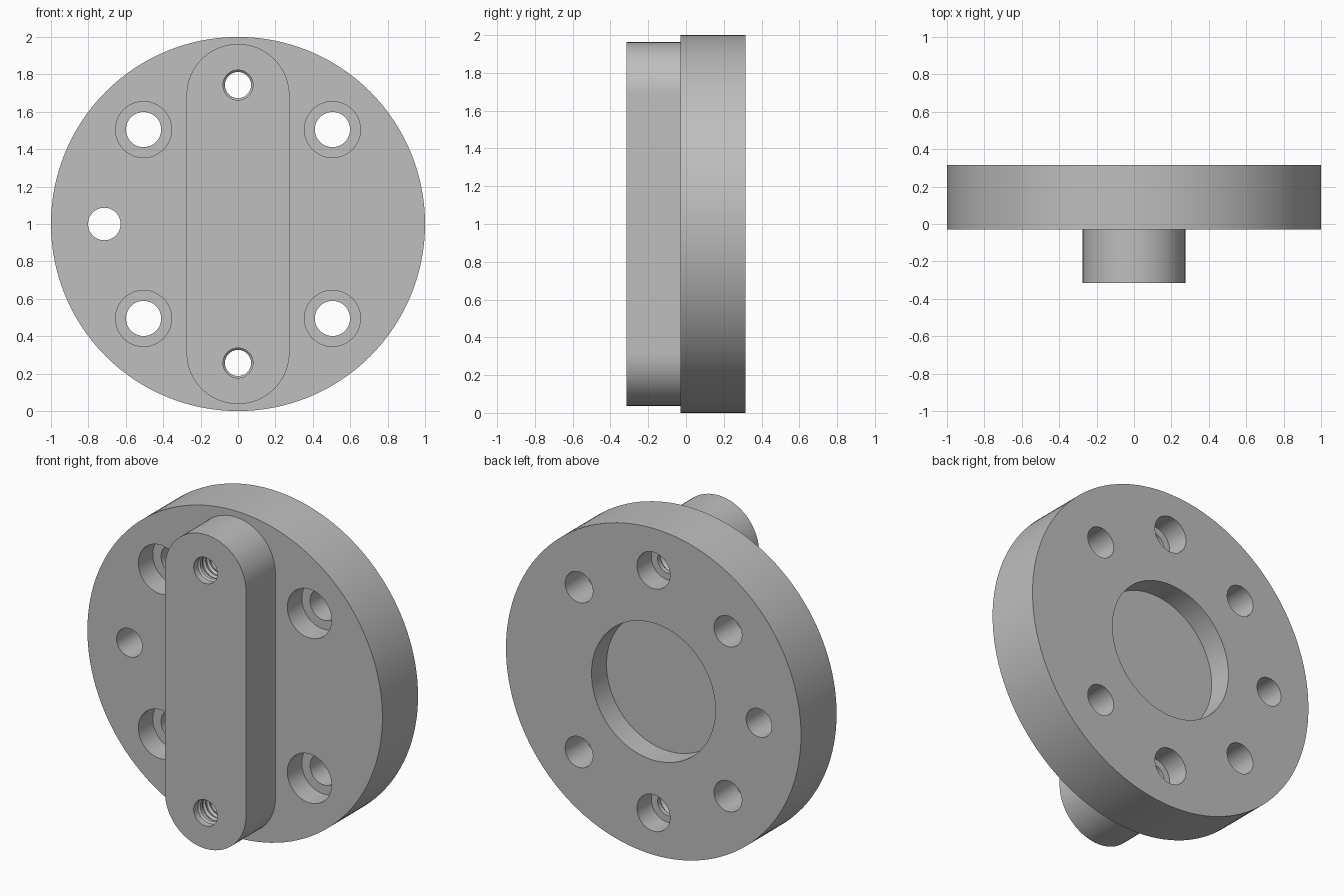
import bpy
import bmesh
from math import cos, sin, pi, radians

cube = bpy.data.objects.get("Cube")
if cube:
    bpy.data.objects.remove(cube, do_unlink=True)

MID = 1.0                                   # height of the disc axis
FRONT, JOINT, BACK = -0.315, -0.03, 0.315   # depth planes
OVER = 0.05                                 # cutter overshoot

steel = bpy.data.materials.new("satin grey")
steel.use_nodes = True
grey = (0.52, 0.52, 0.52, 1)
steel.diffuse_color = grey
steel.node_tree.nodes["Principled BSDF"].inputs["Base Color"].default_value = grey


def add_object(name, bm):
    bmesh.ops.recalc_face_normals(bm, faces=bm.faces)
    mesh = bpy.data.meshes.new(name)
    bm.to_mesh(mesh)
    bm.free()
    mesh.materials.append(steel)
    ob = bpy.data.objects.new(name, mesh)
    bpy.context.collection.objects.link(ob)
    return ob


def turn(bm, x, z, profile, sides=48):
    """Closed solid turned about a front-to-back axis from (radius, y) pairs."""
    rings = [[bm.verts.new((x + r * cos(2 * pi * i / sides), y,
                            z + r * sin(2 * pi * i / sides)))
              for i in range(sides)] for r, y in profile]
    for a, b in zip(rings, rings[1:]):
        for i in range(sides):
            j = (i + 1) % sides
            bm.faces.new((a[i], a[j], b[j], b[i]))
    bm.faces.new(rings[0])
    bm.faces.new(rings[-1])


def cut(ob, cutter):
    mod = ob.modifiers.new("holes", 'BOOLEAN')
    mod.operation = 'DIFFERENCE'
    mod.solver = 'EXACT'
    mod.object = cutter
    bpy.context.view_layer.objects.active = ob
    bpy.ops.object.modifier_apply(modifier=mod.name)


# Round flange
bm = bmesh.new()
turn(bm, 0, MID, [(1.0, JOINT), (1.0, BACK)], 128)
flange = add_object("flange_disc", bm)

# Raised bar with rounded ends
bm = bmesh.new()
half_w, reach, steps = 0.275, 0.6875, 40
outline = []
for side in (1, -1):
    for i in range(steps + 1):
        a = pi * i / steps
        outline.append((side * half_w * cos(a),
                        MID + side * (reach + half_w * sin(a))))
face = bm.faces.new([bm.verts.new((x, FRONT, z)) for x, z in outline])
grown = bmesh.ops.extrude_face_region(bm, geom=[face])
bmesh.ops.translate(bm, vec=(0, JOINT - FRONT, 0),
                    verts=[v for v in grown["geom"] if isinstance(v, bmesh.types.BMVert)])
bar = add_object("front_bar", bm)

# Holes in the flange only: counterbored bolts, dowel and back recess
bm = bmesh.new()
floor = JOINT + 0.14
for sx in (1, -1):
    for sz in (1, -1):
        turn(bm, sx * 0.505, MID + sz * 0.505,
             [(0.15, JOINT - OVER), (0.15, floor), (0.094, floor), (0.094, BACK + OVER)])
turn(bm, -0.715, MID, [(0.087, JOINT - OVER), (0.087, BACK + OVER)])
turn(bm, 0, MID, [(0.42, BACK - 0.145), (0.42, BACK + OVER)], 96)
flange_cutter = add_object("flange_hole_cutter", bm)

# Ridged screw holes running through bar and flange, wider at the back
bm = bmesh.new()
seat = BACK - 0.14
minor, major, pitch = 0.07, 0.08, 0.036
profile = [(major, FRONT - OVER), (major, FRONT + 0.04), (minor, FRONT + 0.05)]
y = FRONT + 0.07
while y + pitch < seat:
    profile += [(minor, y), (major, y + pitch * 0.4), (major, y + pitch * 0.55),
                (minor, y + pitch * 0.9)]
    y += pitch
profile += [(minor, seat), (0.112, seat), (0.112, BACK + OVER)]
for sz in (1, -1):
    turn(bm, 0, MID + sz * 0.743, profile)
screw_cutter = add_object("screw_hole_cutter", bm)

cut(flange, flange_cutter)
cut(flange, screw_cutter)
cut(bar, screw_cutter)
for helper in (flange_cutter, screw_cutter):
    bpy.data.objects.remove(helper, do_unlink=True)

# Smooth curved walls, crisp rims
for ob in (flange, bar):
    bpy.ops.object.select_all(action='DESELECT')
    ob.select_set(True)
    bpy.context.view_layer.objects.active = ob
    bpy.ops.object.shade_smooth_by_angle(angle=radians(30))
